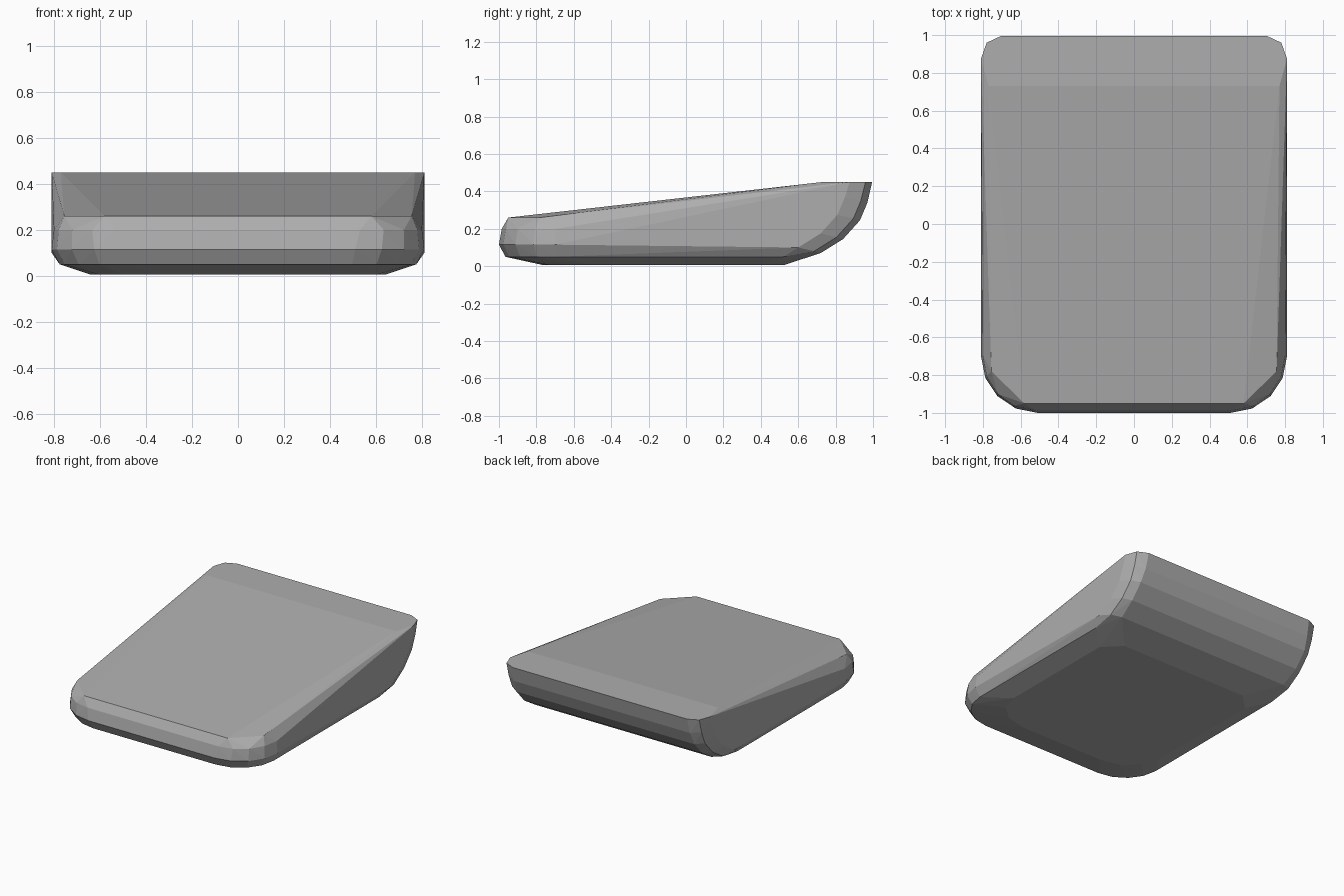
import bpy, bmesh
from math import sin, cos, pi

cube = bpy.data.objects.get("Cube")
if cube:
    bpy.data.objects.remove(cube)

grey = bpy.data.materials.new("plain grey")
grey.use_nodes = True
colour = (0.42, 0.42, 0.42, 1)
grey.diffuse_color = colour
grey.node_tree.nodes["Principled BSDF"].inputs["Base Color"].default_value = colour

bm = bmesh.new()


def pair(x, y, z):
    for side in (-1, 1):
        bm.verts.new((side * x, y, z))


def corner(half, front, z, rx, ry, steps):
    # rounded front corner, mirrored on both sides
    for i in range(steps + 1):
        a = pi / 2 * i / steps
        pair(half - rx + rx * cos(a), front + ry - ry * sin(a), z)


# front corners: half width, front y, height, corner size, steps
for level in [(0.64, -0.76, 0.005, 0.30, 0.26, 3),
              (0.775, -0.965, 0.05, 0.28, 0.27, 4),
              (0.81, -1.0, 0.115, 0.30, 0.30, 4),
              (0.80, -0.985, 0.20, 0.27, 0.29, 4)]:
    corner(*level)

# sloping top edge at the front
pair(0.755, -0.78, 0.26)
pair(0.58, -0.95, 0.26)

# underside and flanks, swept up into the rounded back
pair(0.64, 0.40, 0.005)
pair(0.52, 0.52, 0.005)
pair(0.775, 0.52, 0.05)
pair(0.81, 0.50, 0.115)

# back rows: flat edge y and height, then bevelled corner
for y, z, half in [(0.72, 0.07, 0.71), (0.84, 0.145, 0.72),
                   (0.93, 0.245, 0.72), (0.97, 0.34, 0.71),
                   (0.995, 0.45, 0.705)]:
    pair(half, y, z)
    pair(0.78, y - 0.035, z + 0.01 * (z < 0.4))
    pair(0.81, y - 0.12, z + 0.03 * (z < 0.4))

# front edge of the level top strip
pair(0.77, 0.73, 0.45)

hull = bmesh.ops.convex_hull(bm, input=bm.verts[:])
loose = {g for g in hull["geom_interior"] + hull["geom_unused"]
         if isinstance(g, bmesh.types.BMVert) and g.is_valid and not g.link_faces}
bmesh.ops.delete(bm, geom=list(loose), context="VERTS")
bmesh.ops.dissolve_limit(bm, angle_limit=0.01, verts=bm.verts[:], edges=bm.edges[:])
bmesh.ops.recalc_face_normals(bm, faces=bm.faces[:])

mesh = bpy.data.meshes.new("cushion_body")
bm.to_mesh(mesh)
bm.free()
mesh.materials.append(grey)
body = bpy.data.objects.new("cushion_body", mesh)
bpy.context.collection.objects.link(body)
